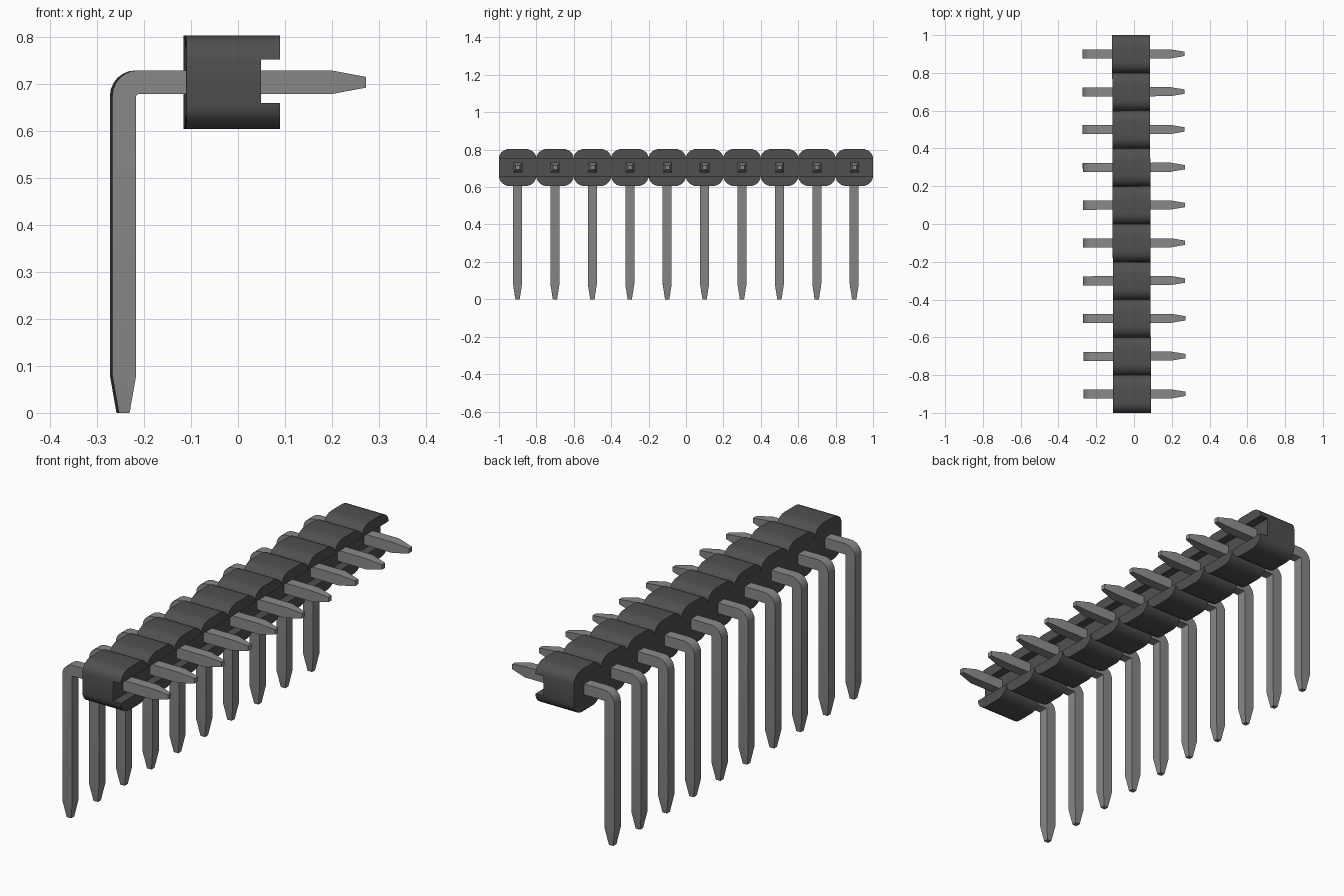
import bpy, bmesh, math
from mathutils import Vector

cube = bpy.data.objects.get("Cube")
if cube:
    bpy.data.objects.remove(cube, do_unlink=True)

COUNT, PITCH = 10, 0.2
SKEW = 0.0028                       # tiny turn of the whole strip about z
BACK, FLOOR, FRONT = -0.113, 0.046, 0.087
BOTTOM, SLOT_LOW, SLOT_HIGH, TOP = 0.605, 0.66, 0.753, 0.804


def make_material(name, value):
    mat = bpy.data.materials.new(name)
    mat.use_nodes = True
    color = (value, value, value, 1)
    mat.diffuse_color = color
    mat.node_tree.nodes["Principled BSDF"].inputs["Base Color"].default_value = color
    return mat


def finish(bm, name, mat):
    bmesh.ops.recalc_face_normals(bm, faces=bm.faces)
    mesh = bpy.data.meshes.new(name)
    bm.to_mesh(mesh)
    bm.free()
    mesh.materials.append(mat)
    return mesh


def housing_mesh(mat):
    """Rounded block whose front cap is split so the two lips can be extruded."""
    bm = bmesh.new()
    half, ry, steps = PITCH / 2, 0.06, 6

    def corner(side, z_start, z_end):
        pts = []
        for i in range(steps + 1):
            a = math.pi / 2 * i / steps
            pts.append((side * (half - ry + ry * math.cos(a)),
                        z_start + (z_end - z_start) * math.sin(a)))
        return pts

    upper = corner(1, SLOT_HIGH, TOP) + corner(-1, SLOT_HIGH, TOP)[::-1]
    lower = corner(-1, SLOT_LOW, BOTTOM) + corner(1, SLOT_LOW, BOTTOM)[::-1]
    n = len(upper)
    outline = upper + lower
    back = [bm.verts.new((BACK, y, z)) for y, z in outline]
    front = [bm.verts.new((FLOOR, y, z)) for y, z in outline]
    bm.faces.new(back)
    for i in range(len(outline)):
        j = (i + 1) % len(outline)
        bm.faces.new((back[i], back[j], front[j], front[i]))
    # slot floor, then the lips above and below it
    bm.faces.new((front[0], front[n - 1], front[n], front[-1]))
    lips = [bm.faces.new(front[:n]), bm.faces.new(front[n:])]
    bmesh.ops.recalc_face_normals(bm, faces=bm.faces)
    for lip in lips:
        face = bmesh.ops.extrude_discrete_faces(bm, faces=[lip])["faces"][0]
        bmesh.ops.translate(bm, verts=face.verts, vec=(FRONT - FLOOR, 0, 0))
    return finish(bm, "housing", mat)


def pin_mesh(mat):
    """Square wire bent around its inner corner, tapered at both ends."""
    bm = bmesh.new()
    t, w, tip = 0.051, 0.024, 0.0115
    inner = Vector((-0.2195, 0, 0.679))
    rings = []

    def ring(a, b, half_y):
        rings.append([bm.verts.new((p[0], y, p[1])) for p, y in
                      ((a, -half_y), (a, half_y), (b, half_y), (b, -half_y))])

    mid_x, mid_z = inner.x - t / 2, inner.z + t / 2
    ring((mid_x + tip, 0), (mid_x - tip, 0), tip)
    ring((inner.x, 0.08), (inner.x - t, 0.08), w)
    steps = 6
    for i in range(steps + 1):
        a = math.pi / 2 * i / steps
        # inner edge follows a very tight arc, outer edge a full one
        pivot = inner + Vector((0.004, 0, -0.004))
        d = Vector((-math.cos(a), 0, math.sin(a)))
        p, q = pivot + d * 0.004, pivot + d * (t + 0.004)
        ring((p.x, p.z), (q.x, q.z), w)
    ring((0.195, inner.z), (0.195, inner.z + t), w)
    ring((0.27, mid_z - tip), (0.27, mid_z + tip), tip)
    for r, s in zip(rings, rings[1:]):
        for i in range(4):
            j = (i + 1) % 4
            bm.faces.new((r[i], r[j], s[j], s[i]))
    bm.faces.new(rings[0])
    bm.faces.new(rings[-1])
    return finish(bm, "pin", mat)


plastic = make_material("dark plastic", 0.08)
metal = make_material("grey metal", 0.25)
meshes = {"housing": housing_mesh(plastic), "pin": pin_mesh(metal)}

# Repeat the cell and its pin along the strip
for name, mesh in meshes.items():
    for i in range(COUNT):
        y = (i - (COUNT - 1) / 2) * PITCH
        ob = bpy.data.objects.new(f"{name}_{i + 1}", mesh)
        ob.location = (-SKEW * y, y, 0)
        ob.rotation_euler.z = SKEW
        bpy.context.collection.objects.link(ob)
        if i == 0:
            bpy.ops.object.select_all(action="DESELECT")
            ob.select_set(True)
            bpy.context.view_layer.objects.active = ob
            bpy.ops.object.shade_smooth_by_angle(angle=math.radians(30))
